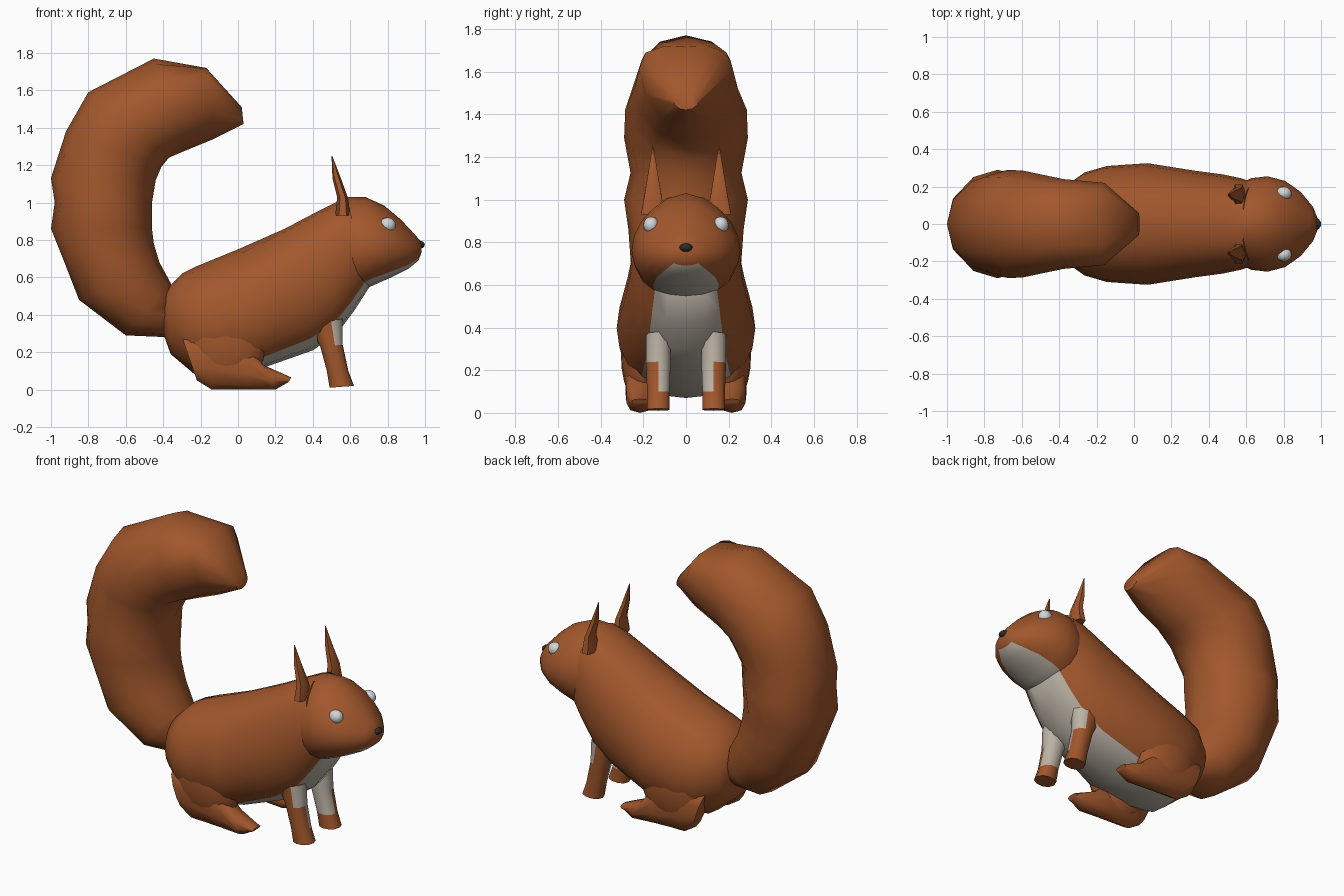
import bpy, bmesh, math
from mathutils import Vector


def material(name, rgb):
    m = bpy.data.materials.new(name)
    m.diffuse_color = (*rgb, 1)
    return m


FUR = material("fur", (0.36, 0.095, 0.025))
CREAM = material("cream", (0.50, 0.45, 0.38))
BLACK = material("black", (0.03, 0.025, 0.025))
EYE = material("eye_grey", (0.65, 0.67, 0.69))


def finish(name, bm, mats, mirror=False, angle=50):
    bmesh.ops.recalc_face_normals(bm, faces=bm.faces)
    me = bpy.data.meshes.new(name)
    bm.to_mesh(me)
    bm.free()
    for m in mats:
        me.materials.append(m)
    ob = bpy.data.objects.new(name, me)
    bpy.context.collection.objects.link(ob)
    bpy.ops.object.select_all(action='DESELECT')
    ob.select_set(True)
    bpy.context.view_layer.objects.active = ob
    bpy.ops.object.shade_smooth_by_angle(angle=math.radians(angle))
    if mirror:
        mod = ob.modifiers.new("mirror", 'MIRROR')
        mod.use_axis = (False, True, False)
        mod.use_mirror_merge = False
    return ob


def loft(name, rings, n=20, p=1.0, q=1.0, y0=0.0, cream=None, **kw):
    """Rings are (top x, top z, bottom x, bottom z, half width, optional own p).
    p moves the widest point, q squares the section, cream(ring, side) picks pale faces."""
    bm = bmesh.new()
    loops = []
    for tx, tz, bx, bz, w, *own in rings:
        loop = []
        for i in range(n):
            a = 2 * math.pi * i / n
            t = ((1 - math.cos(a)) / 2) ** (own[0] if own else p)
            s = math.sin(a)
            y = y0 + w * math.copysign(abs(s) ** q, s)
            loop.append(bm.verts.new((tx + (bx - tx) * t, y, tz + (bz - tz) * t)))
        loops.append(loop)
    for r in range(len(loops) - 1):
        a, b = loops[r], loops[r + 1]
        for j in range(n):
            k = (j + 1) % n
            f = bm.faces.new((a[j], a[k], b[k], b[j]))
            f.material_index = int(bool(cream and cream(r, j)))
    bm.faces.new(loops[0])
    bm.faces.new(loops[-1])
    return finish(name, bm, (FUR, CREAM), **kw)


def ellipsoid(name, centre, size, mat, seg=20, rings=12, **kw):
    bm = bmesh.new()
    bmesh.ops.create_uvsphere(bm, u_segments=seg, v_segments=rings, radius=1)
    for v in bm.verts:
        v.co = Vector([c + s * x for c, s, x in zip(centre, size, v.co)])
    return finish(name, bm, (mat,), **kw)


def under(j, count, n=20):
    return abs(j + 0.5 - n / 2) < count / 2


# Body with pale belly and chest, widest at the haunches
loft("body", [
    (-0.41, 0.46, -0.40, 0.30, 0.09),
    (-0.38, 0.54, -0.36, 0.19, 0.20),
    (-0.30, 0.62, -0.23, 0.08, 0.275),
    (-0.22, 0.66, -0.08, 0.07, 0.31, 0.9),
    (0.00, 0.75, 0.13, 0.115, 0.325, 0.85),
    (0.25, 0.86, 0.40, 0.21, 0.285),
    (0.42, 0.95, 0.53, 0.30, 0.265),
    (0.52, 1.00, 0.62, 0.42, 0.245),
    (0.58, 1.02, 0.71, 0.56, 0.22),
], q=0.82, cream=lambda r, j: r > 1 and under(j, 4))

# Head with pale chin
loft("head", [
    (0.50, 0.98, 0.56, 0.55, 0.20),
    (0.58, 1.03, 0.66, 0.53, 0.245),
    (0.68, 1.03, 0.74, 0.565, 0.255),
    (0.78, 0.985, 0.83, 0.605, 0.23),
    (0.87, 0.91, 0.91, 0.645, 0.17),
    (0.94, 0.835, 0.965, 0.69, 0.095),
    (0.98, 0.79, 0.98, 0.73, 0.035),
], p=0.8, q=0.95, cream=lambda r, j: 0 < r < 5 and under(j, 4))

# Bushy curled tail (first point is the outer edge of the curl)
loft("tail", [
    (-0.37, 0.28, -0.34, 0.50, 0.11),
    (-0.60, 0.29, -0.36, 0.57, 0.20),
    (-0.85, 0.48, -0.42, 0.68, 0.25),
    (-0.92, 0.66, -0.45, 0.78, 0.26),
    (-1.00, 0.86, -0.46, 0.86, 0.27),
    (-0.98, 1.00, -0.46, 1.00, 0.29),
    (-1.00, 1.13, -0.44, 1.12, 0.26),
    (-0.92, 1.38, -0.41, 1.19, 0.29),
    (-0.80, 1.59, -0.37, 1.24, 0.285),
    (-0.45, 1.77, -0.30, 1.27, 0.24),
    (-0.17, 1.72, -0.13, 1.34, 0.22, 1.8),
    (0.02, 1.51, 0.03, 1.42, 0.06),
], n=12, p=1.05)

# Thighs blending the body into the hind feet
ellipsoid("thighs", (-0.06, 0.20, 0.27), (0.22, 0.105, 0.24), FUR, mirror=True)
loft("hind_feet", [
    (-0.30, 0.28, -0.22, 0.05, 0.05),
    (-0.18, 0.32, -0.14, 0.00, 0.07),
    (0.04, 0.24, 0.05, 0.00, 0.07),
    (0.14, 0.13, 0.20, 0.00, 0.066),
    (0.285, 0.065, 0.27, 0.04, 0.04),
], n=10, q=0.7, y0=0.215, mirror=True)

# Front legs, pale on the inner side
loft("front_legs", [
    (0.56, 0.38, 0.38, 0.34, 0.06),
    (0.56, 0.24, 0.44, 0.23, 0.06),
    (0.59, 0.10, 0.475, 0.10, 0.055),
    (0.62, 0.02, 0.49, 0.01, 0.055),
], n=10, q=0.8, y0=0.13, mirror=True,
    cream=lambda r, j: (r == 0 and j not in (2, 3, 4)) or (r == 1 and j >= 5))

# Pointed ears
loft("ears", [
    (0.52, 0.93, 0.60, 0.93, 0.065),
    (0.53, 1.03, 0.59, 1.02, 0.045),
    (0.505, 1.13, 0.55, 1.13, 0.025),
    (0.50, 1.25, 0.504, 1.25, 0.003),
], n=6, y0=0.155, mirror=True)

# Eyes and nose
ellipsoid("eyes", (0.80, 0.163, 0.88), (0.043, 0.037, 0.04), EYE, 16, 10, mirror=True)
ellipsoid("nose", (0.975, 0, 0.775), (0.025, 0.032, 0.02), BLACK, 10, 6)
